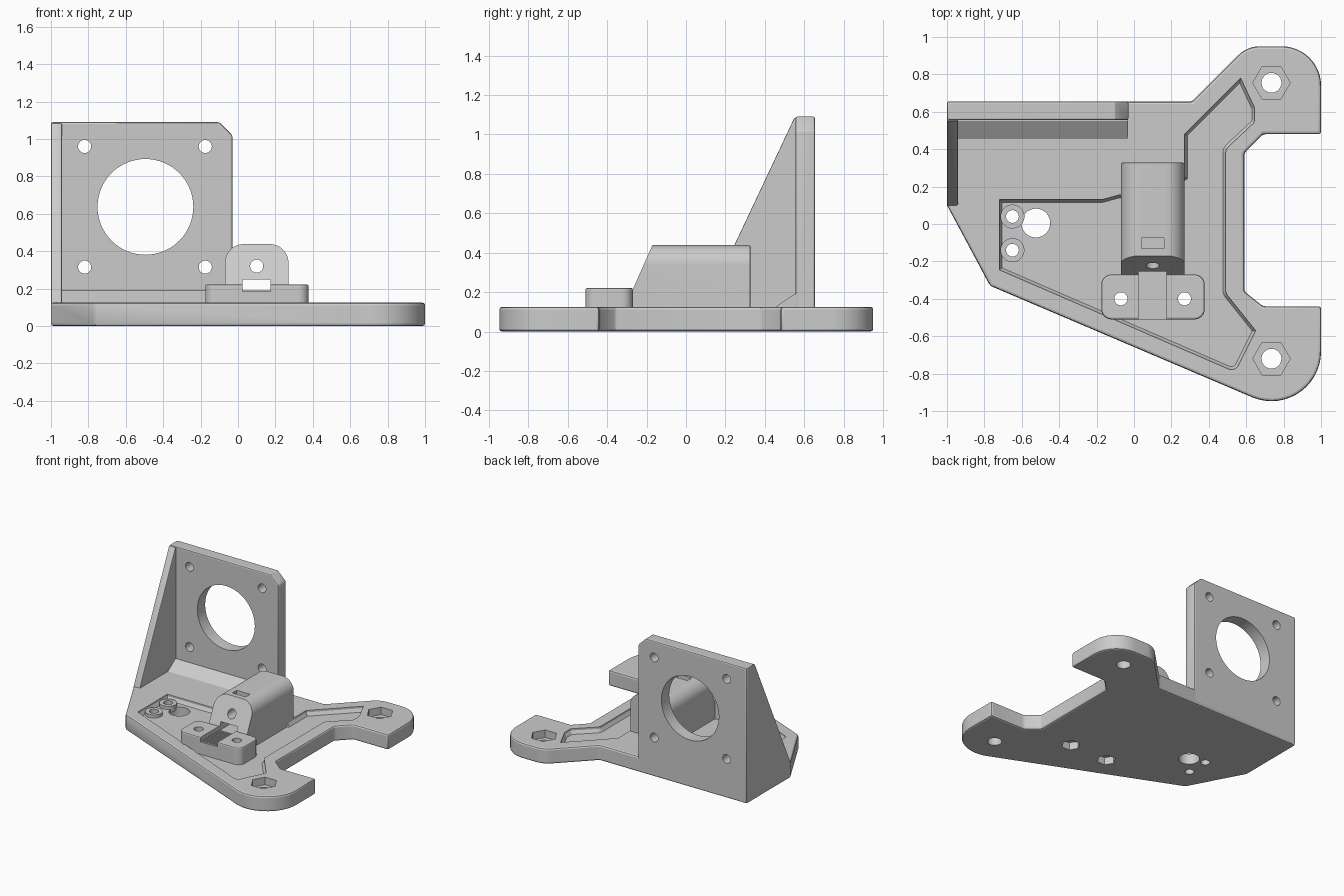
import bpy, bmesh, math
from mathutils import Vector

cube = bpy.data.objects.get("Cube")
if cube:
    bpy.data.objects.remove(cube, do_unlink=True)

grey = bpy.data.materials.new("plain_grey")
grey.use_nodes = True
colour = (0.6, 0.6, 0.6, 1)
grey.diffuse_color = colour
grey.node_tree.nodes["Principled BSDF"].inputs["Base Color"].default_value = colour

AXES = {"x": lambda a, b, t: (t, a, b),
        "y": lambda a, b, t: (a, t, b),
        "z": lambda a, b, t: (a, b, t)}


def rounded(corners):
    """Turn (x, y[, radius]) corners into an outline with filleted corners."""
    out = []
    n = len(corners)
    for i, c in enumerate(corners):
        p = Vector(c[:2])
        if len(c) < 3:
            out.append(p)
            continue
        u = (Vector(corners[i - 1][:2]) - p).normalized()
        v = (Vector(corners[(i + 1) % n][:2]) - p).normalized()
        half = u.angle(v) / 2
        centre = p + (u + v).normalized() * c[2] / math.sin(half)
        start = p + u * c[2] / math.tan(half) - centre
        end = p + v * c[2] / math.tan(half) - centre
        sweep = start.angle_signed(end)
        steps = max(4, round(abs(sweep) / 0.13))
        for k in range(steps + 1):
            a = -sweep * k / steps
            out.append(centre + Vector((start.x * math.cos(a) - start.y * math.sin(a),
                                        start.x * math.sin(a) + start.y * math.cos(a))))
    return out


def circle(a, b, r, sides=48):
    return [(a + r * math.cos(math.tau * k / sides), b + r * math.sin(math.tau * k / sides))
            for k in range(sides)]


def rect(a0, a1, b0, b1):
    return [(a0, b0), (a1, b0), (a1, b1), (a0, b1)]


def apply(ob, mod):
    bpy.context.view_layer.objects.active = ob
    bpy.ops.object.modifier_apply(modifier=mod.name)


def prism(name, outline, t0, t1, axis="z", bevel=0, taper=None):
    """Extrude an outline along an axis; taper insets and deepens the first cap."""
    bm = bmesh.new()
    low = bm.faces.new([bm.verts.new(AXES[axis](p[0], p[1], t0)) for p in outline])
    high = bmesh.ops.extrude_face_region(bm, geom=[low], use_keep_orig=True)["geom"]
    shift = Vector(AXES[axis](0, 0, t1 - t0))
    bmesh.ops.translate(bm, vec=shift, verts=[g for g in high if isinstance(g, bmesh.types.BMVert)])
    bmesh.ops.recalc_face_normals(bm, faces=bm.faces)
    if taper:
        bmesh.ops.inset_region(bm, faces=[low], thickness=taper[0], depth=taper[1],
                               use_even_offset=True)
    mesh = bpy.data.meshes.new(name)
    bm.to_mesh(mesh)
    bm.free()
    mesh.materials.append(grey)
    ob = bpy.data.objects.new(name, mesh)
    bpy.context.collection.objects.link(ob)
    if bevel:
        mod = ob.modifiers.new("soft_edges", "BEVEL")
        mod.width = bevel
        mod.segments = 2
        mod.limit_method = "ANGLE"
        apply(ob, mod)
    return ob


def cut(targets, outline, t0, t1, axis="z", taper=None):
    """Subtract a prism from every target, then remove the cutter."""
    cutter = prism("cutter", outline, t0, t1, axis, taper=taper)
    cutter.hide_render = True
    for ob in targets:
        mod = ob.modifiers.new("cut", "BOOLEAN")
        mod.operation = "DIFFERENCE"
        mod.solver = "EXACT"
        mod.object = cutter
        apply(ob, mod)
    bpy.data.objects.remove(cutter, do_unlink=True)


# Base plate with two ears
TOP = 0.125
base = prism("base_plate", rounded([
    (-1, 0.655), (0.31, 0.655), (0.605, 0.95, 0.16), (1, 0.95, 0.21), (1, 0.48),
    (0.69, 0.48), (0.59, 0.38), (0.59, -0.36), (0.69, -0.44), (1, -0.44),
    (1, -1.083, 0.265), (-0.77, -0.33), (-1, 0.10)]), 0, TOP, bevel=0.014)

# Shallow pocket in the plate
cut([base], rounded([
    (-0.72, 0.13), (-0.17, 0.13, 0.1), (-0.08, 0.155), (0.1, 0.155), (0.27, 0.25),
    (0.27, 0.48), (0.57, 0.78), (0.645, 0.62, 0.03), (0.645, 0.545, 0.03),
    (0.49, 0.40, 0.05), (0.49, -0.37, 0.05), (0.65, -0.57), (0.54, -0.79, 0.04),
    (-0.72, -0.245)]), 0.11, 0.2, taper=(0.015, 0.025))

# Bosses in the pocket
bosses = [prism("screw_boss", circle(-0.65, y, 0.064), 0.06, 0.11) for y in (0.04, -0.14)]
for y in (0.04, -0.14):
    cut([base] + bosses, circle(-0.65, y, 0.034), -0.1, 0.3)
cut([base], circle(-0.525, 0.005, 0.077), -0.1, 0.3)

# Ear holes with hexagonal nut pockets
for y in (0.755, -0.72):
    cut([base], circle(0.735, y, 0.053), -0.1, 0.3)
    cut([base], circle(0.735, y, 0.1, 6), 0.065, 0.3)

# Motor wall with its openings
wall = prism("motor_wall", [(-1, 0.02), (-0.03, 0.02), (-0.03, 1.02), (-0.10, 1.09), (-1, 1.09)],
             0.555, 0.655, "y", bevel=0.01)
cut([wall], circle(-0.495, 0.637, 0.256, 64), 0.4, 0.8, "y")
for x in (-0.82, -0.175):
    for z in (0.315, 0.96):
        cut([wall], circle(x, z, 0.035, 32), 0.4, 0.8, "y")

# Side gusset and the sloped foot of the wall
prism("side_gusset", [(0.095, 0.10), (0.60, 0.10), (0.60, 1.085), (0.55, 1.085), (0.10, 0.13)],
      -1, -0.942, "x", bevel=0.006)
prism("wall_foot", [(0.44, 0.115), (0.58, 0.115), (0.58, 0.19), (0.55, 0.19)], -0.96, -0.032, "x")

# Belt tensioner block with rounded top and sloped front
block = prism("tensioner_block", rounded([
    (-0.07, 0.05), (0.27, 0.05), (0.27, 0.438, 0.1), (-0.07, 0.438, 0.1)]),
    -0.28, 0.328, "y", bevel=0.008)
cut([block], [(-0.4, 0.18), (-0.285, 0.18), (-0.165, 0.45), (-0.165, 0.6), (-0.4, 0.6)],
    -0.3, 0.5, "x")

# Clamp flange in front of the block
flange = prism("clamp_flange", rounded([
    (-0.175, -0.51, 0.055), (0.378, -0.51, 0.055), (0.378, -0.27, 0.055),
    (-0.175, -0.27, 0.055)]), 0.05, 0.222, bevel=0.01)

# Belt channel, adjusting screw bore and nut slot
cut([block, flange], rect(0.025, 0.175, 0.185, 0.25), -0.7, 0.6, "y")
cut([block], circle(0.1, 0.32, 0.035, 32), -0.7, 0.6, "y")
cut([block], rect(0.04, 0.16, -0.13, -0.075), 0.27, 0.6)

# Clamp screw holes with nut pockets underneath
for x in (-0.07, 0.27):
    cut([base, flange], circle(x, -0.4, 0.035, 32), -0.1, 0.4)
    cut([base, flange], circle(x, -0.4, 0.07, 6), -0.1, 0.06)

# Belt teeth on the channel floor
for k in range(8):
    y = -0.495 + k * 0.03
    prism("belt_tooth", rect(0.025, 0.175, y, y + 0.014), 0.18, 0.19)

# Smooth curved surfaces, keeping edges crisp
for ob in bpy.context.scene.objects:
    if ob.type == "MESH":
        ob.select_set(True)
        bpy.context.view_layer.objects.active = ob
bpy.ops.object.shade_smooth_by_angle(angle=math.radians(20))
